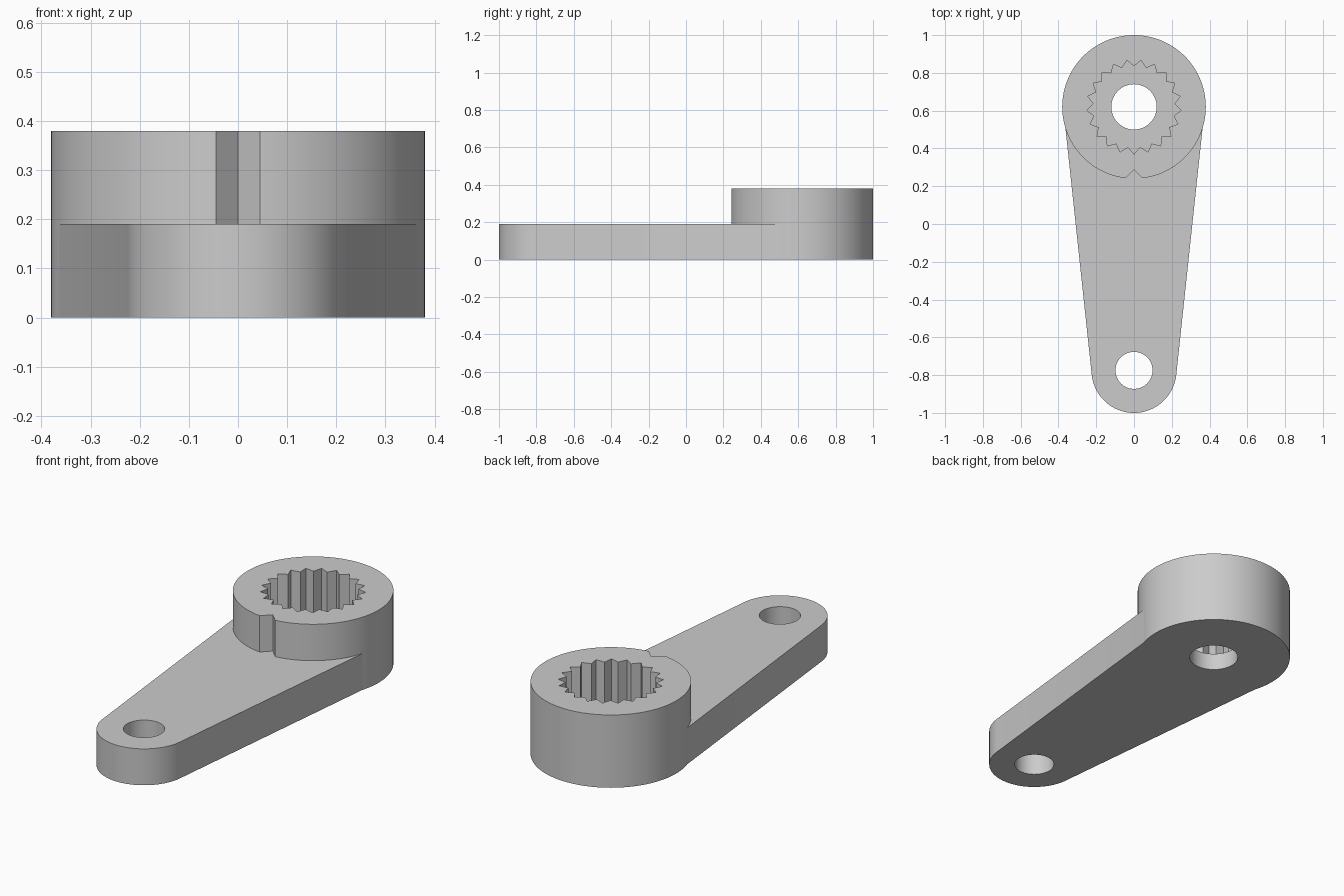
import bpy
import bmesh
from math import sin, cos, pi, asin, radians

cube = bpy.data.objects.get("Cube")
if cube:
    bpy.data.objects.remove(cube, do_unlink=True)

HUB_Y, HUB_R = 0.62, 0.38
TIP_Y, TIP_R = -0.775, 0.225
ARM_TOP, HUB_TOP, FLOOR = 0.19, 0.38, 0.09
TEETH = 21

grey = bpy.data.materials.new("Light grey")
grey.use_nodes = True
grey.diffuse_color = (0.6, 0.6, 0.6, 1)
grey.node_tree.nodes["Principled BSDF"].inputs["Base Color"].default_value = (0.6, 0.6, 0.6, 1)


def arc(cy, r, start, end, steps):
    """Points on an arc centred on (0, cy)."""
    angles = [start + (end - start) * i / steps for i in range(steps + 1)]
    return [(r * cos(a), cy + r * sin(a)) for a in angles]


def prism(name, outline, z0, z1):
    """Extrude a closed outline from z0 to z1."""
    bm = bmesh.new()
    face = bm.faces.new([bm.verts.new((x, y, z0)) for x, y in outline])
    top = bmesh.ops.extrude_face_region(bm, geom=[face])["geom"]
    bmesh.ops.translate(bm, vec=(0, 0, z1 - z0),
                        verts=[v for v in top if isinstance(v, bmesh.types.BMVert)])
    bmesh.ops.recalc_face_normals(bm, faces=bm.faces)
    mesh = bpy.data.meshes.new(name)
    bm.to_mesh(mesh)
    bm.free()
    mesh.materials.append(grey)
    obj = bpy.data.objects.new(name, mesh)
    bpy.context.collection.objects.link(obj)
    return obj


def combine(target, other, operation):
    """Apply a boolean and remove the helper."""
    other.hide_render = True
    mod = target.modifiers.new(operation.title(), "BOOLEAN")
    mod.operation, mod.solver, mod.object = operation, "EXACT", other
    bpy.context.view_layer.objects.active = target
    bpy.ops.object.modifier_apply(modifier=mod.name)
    bpy.data.objects.remove(other, do_unlink=True)


# Tapered arm with a rounded tip
slope = 0.111
arm = prism("lever_arm",
            arc(TIP_Y, TIP_R, -pi - -slope, -slope, 64) + [(0.375, HUB_Y), (-0.375, HUB_Y)],
            0, ARM_TOP)

# Round hub with a V notch facing the arm
half = asin(0.045 / HUB_R)
hub = prism("hub",
            arc(HUB_Y, HUB_R, -pi / 2 + half, 1.5 * pi - half, 128) + [(0, 0.287)],
            0, HUB_TOP)
combine(arm, hub, "UNION")

# Toothed socket, its tooth tips alternating between two radii
socket = []
for i in range(2 * TEETH):
    a = -pi / 2 + pi * i / TEETH
    r = 0.215 if i % 2 else 0.25
    socket.append((r * cos(a), HUB_Y + r * sin(a)))
combine(arm, prism("socket_cutter", socket, FLOOR, 0.5), "DIFFERENCE")

# Screw hole under the socket and pin hole in the tip
for cy, r in ((HUB_Y, 0.12), (TIP_Y, 0.098)):
    combine(arm, prism("hole_cutter", arc(cy, r, 0, 2 * pi, 64)[:-1], -0.1, 0.5), "DIFFERENCE")

# Smooth the round walls and keep the edges sharp
bpy.ops.object.select_all(action="DESELECT")
arm.select_set(True)
bpy.context.view_layer.objects.active = arm
bpy.ops.object.shade_smooth_by_angle(angle=radians(20))
